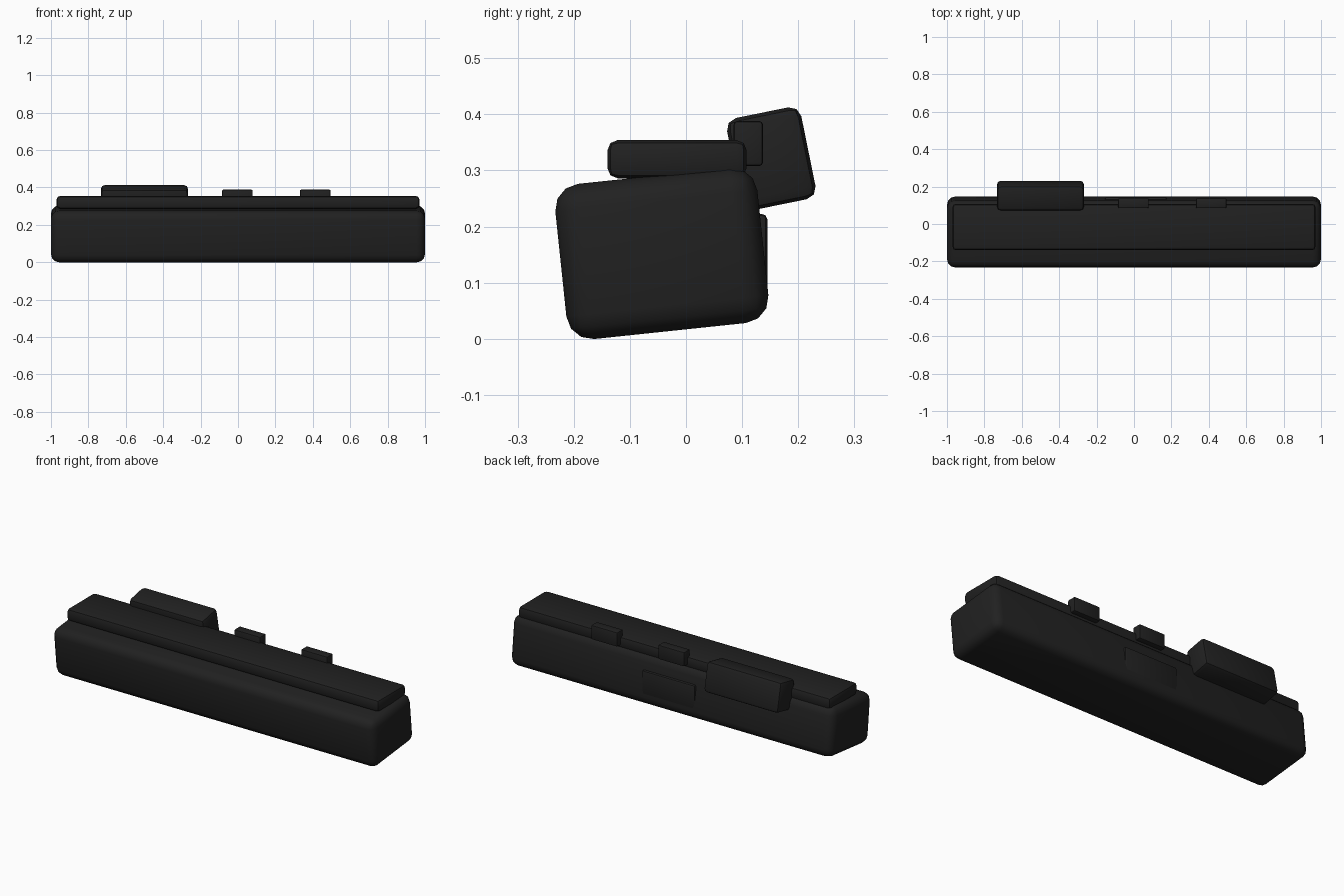
import bpy
import bmesh
from math import radians
from mathutils import Matrix, Vector

if "Cube" in bpy.data.objects:
    bpy.data.objects.remove(bpy.data.objects["Cube"], do_unlink=True)

COLOR = (0.015, 0.015, 0.015, 1.0)
black = bpy.data.materials.new("matte_black")
black.use_nodes = True
black.diffuse_color = COLOR
shader = black.node_tree.nodes["Principled BSDF"]
shader.inputs["Base Color"].default_value = COLOR
shader.inputs["Roughness"].default_value = 0.7


def rounded_box(name, center, size, bevel, segments, tilt=0.0):
    """Box with rounded edges, tilted about the x axis."""
    bm = bmesh.new()
    bmesh.ops.create_cube(bm, size=1.0)
    bmesh.ops.scale(bm, vec=Vector(size), verts=bm.verts)
    bmesh.ops.bevel(bm, geom=list(bm.edges), offset=bevel, segments=segments,
                    profile=0.5, affect='EDGES')
    bmesh.ops.recalc_face_normals(bm, faces=bm.faces)
    mesh = bpy.data.meshes.new(name)
    bm.to_mesh(mesh)
    bm.free()
    mesh.materials.append(black)
    mesh.shade_smooth()
    mesh.set_sharp_from_angle(angle=radians(40))
    obj = bpy.data.objects.new(name, mesh)
    obj.matrix_world = Matrix.Translation(center) @ Matrix.Rotation(radians(tilt), 4, 'X')
    bpy.context.scene.collection.objects.link(obj)
    return obj


# Long main body, leaning slightly back
rounded_box("main_body", (0, -0.043, 0.152), (2.0, 0.362, 0.278), 0.045, 3, tilt=6)

# Level slab on top of the body
rounded_box("top_slab", (0, -0.016, 0.32), (1.94, 0.248, 0.068), 0.018, 2)

# Tilted block at the back
rounded_box("rear_block", (-0.5, 0.152, 0.321), (0.465, 0.135, 0.167), 0.02, 2, tilt=11.5)

# Two small buttons on the rear edge
for name, x in (("middle_button", -0.003), ("left_button", 0.413)):
    rounded_box(name, (x, 0.111, 0.348), (0.163, 0.052, 0.08), 0.006, 2)

# Shallow plate on the back of the body
rounded_box("rear_plate", (0.01, 0.12, 0.15), (0.33, 0.05, 0.145), 0.01, 2)
